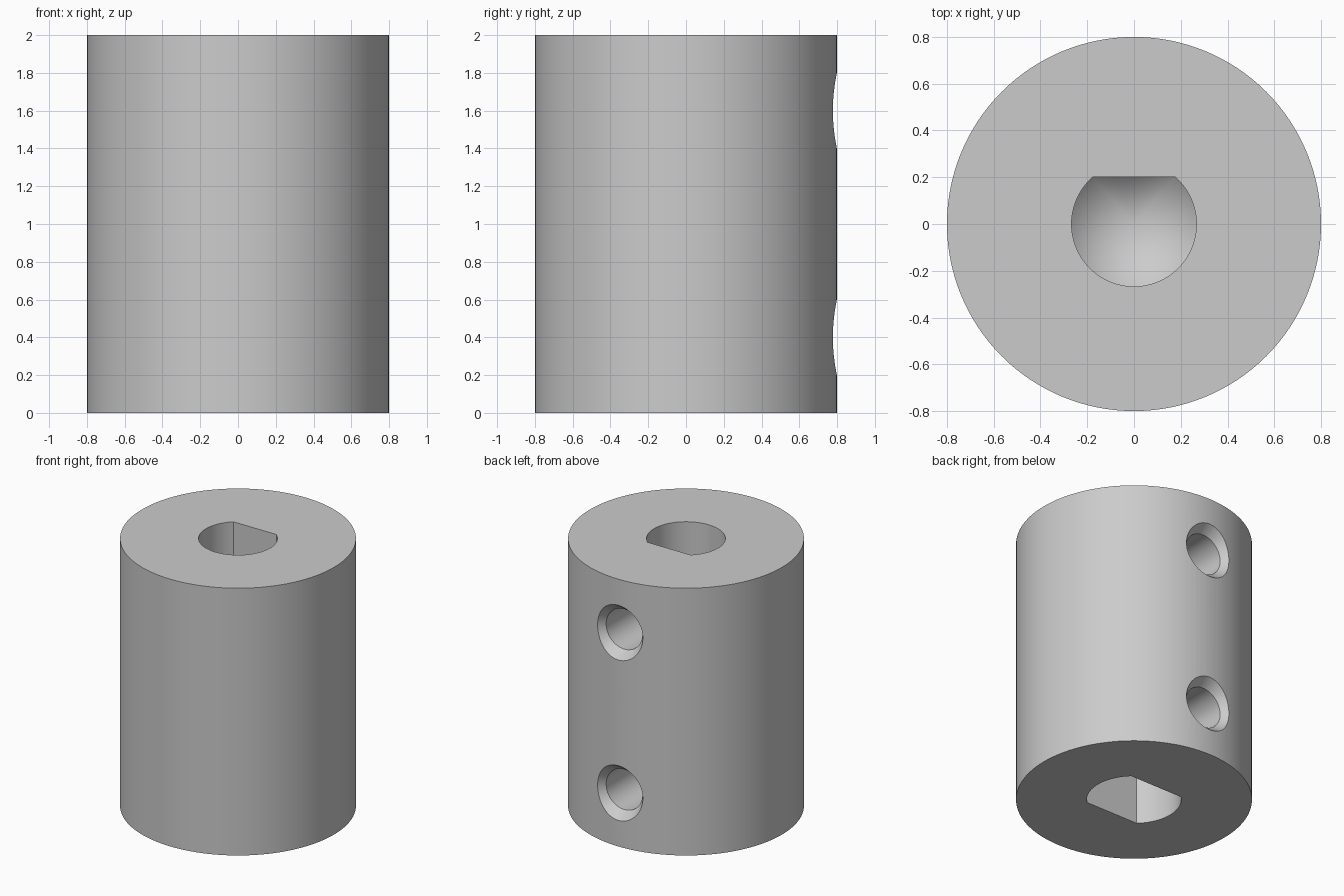
import bpy
import bmesh
import math
from mathutils import Matrix, Vector

cube = bpy.data.objects.get("Cube")
if cube:
    bpy.data.objects.remove(cube, do_unlink=True)

steel = bpy.data.materials.new("plain_grey")
steel.use_nodes = True
grey = (0.6, 0.6, 0.6, 1)
steel.diffuse_color = grey
steel.node_tree.nodes["Principled BSDF"].inputs["Base Color"].default_value = grey


def turned(name, profile, matrix=Matrix(), flats=(), sides=96):
    """Turn a closed (radius, height) profile about z, trim flats, then place it."""
    bm = bmesh.new()
    rings = []
    for r, h in profile:
        if r == 0:
            rings.append([bm.verts.new((0, 0, h))] * sides)
        else:
            rings.append([bm.verts.new((r * math.cos(a), r * math.sin(a), h))
                          for a in (math.tau * i / sides for i in range(sides))])
    for low, high in zip(rings, rings[1:]):
        for i in range(sides):
            j = (i + 1) % sides
            bm.faces.new(list(dict.fromkeys((low[i], low[j], high[j], high[i]))))
    for ring in (rings[0], rings[-1]):
        if ring[0] is not ring[1]:
            bm.faces.new(ring)
    for y in flats:
        cut = bmesh.ops.bisect_plane(
            bm, geom=bm.verts[:] + bm.edges[:] + bm.faces[:], plane_co=(0, y, 0),
            plane_no=Vector((0, math.copysign(1, y), 0)), clear_outer=True)
        edges = [e for e in cut["geom_cut"] if isinstance(e, bmesh.types.BMEdge)]
        bmesh.ops.holes_fill(bm, edges=edges, sides=0)
    bmesh.ops.transform(bm, matrix=matrix, verts=bm.verts)
    bmesh.ops.recalc_face_normals(bm, faces=bm.faces)
    mesh = bpy.data.meshes.new(name)
    bm.to_mesh(mesh)
    bm.free()
    mesh.materials.append(steel)
    obj = bpy.data.objects.new(name, mesh)
    bpy.context.collection.objects.link(obj)
    return obj


# Main cylinder
body = turned("coupling_body", [(0.8, 0), (0.8, 2)], sides=128)

# Blind bores with pointed ends: single flat on top, two flats below
top_bore = turned("top_bore_cutter", [(0, 1.07), (0.267, 1.33), (0.267, 2.1)], flats=[0.2])
bottom_bore = turned("bottom_bore_cutter", [(0.32, -0.1), (0.32, 0.66), (0, 0.96)],
                     flats=[0.233, -0.233])

# Countersunk screw holes in the back
cutters = [top_bore, bottom_bore]
for label, z in (("lower", 0.4), ("upper", 1.6)):
    place = Matrix.Translation((0, 0, z)) @ Matrix.Rotation(-math.pi / 2, 4, "X")
    cutters.append(turned(label + "_screw_hole_cutter",
                          [(0.15, 0.1), (0.15, 0.73), (0.205, 0.8), (0.25, 0.86)],
                          place, sides=64))

for cutter in cutters:
    cutter.hide_render = True
    cutter.hide_viewport = True
    mod = body.modifiers.new(cutter.name, "BOOLEAN")
    mod.operation = "DIFFERENCE"
    mod.solver = "EXACT"
    mod.object = cutter

# Bake the cuts and remove the cutters
bpy.context.view_layer.update()
graph = bpy.context.evaluated_depsgraph_get()
result = bpy.data.meshes.new_from_object(body.evaluated_get(graph))
body.modifiers.clear()
body.data = result
for cutter in cutters:
    bpy.data.objects.remove(cutter, do_unlink=True)

# Smooth round walls, crisp rims
bpy.ops.object.select_all(action="DESELECT")
body.select_set(True)
bpy.context.view_layer.objects.active = body
bpy.ops.object.shade_smooth_by_angle(angle=math.radians(25))
